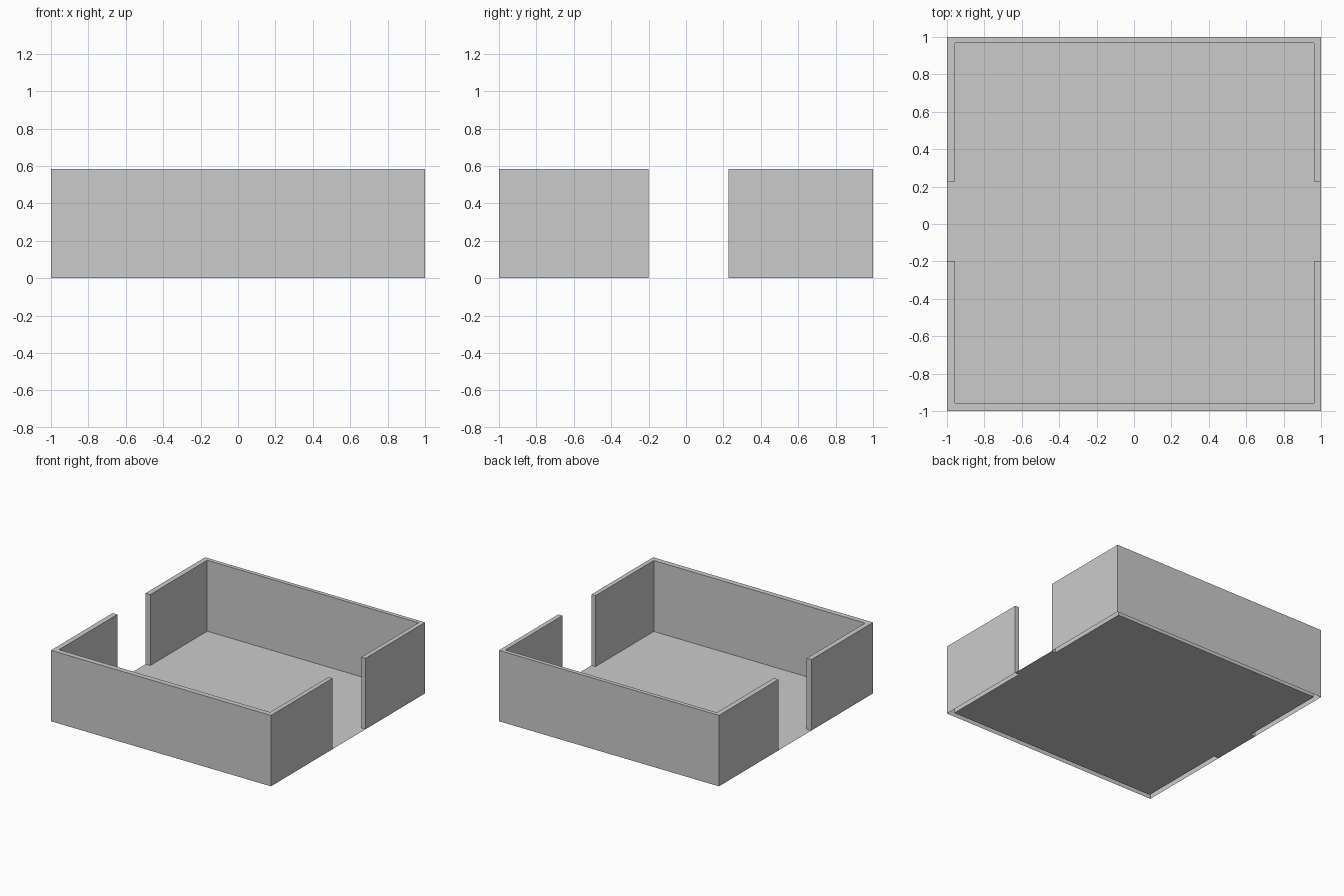
import bpy
import bmesh

if "Cube" in bpy.data.objects:
    bpy.data.objects.remove(bpy.data.objects["Cube"])

HEIGHT = 0.583
OUT = 1.0
LEFT, RIGHT = -0.957, 0.963        # inner wall faces in x
FRONT, BACK = -0.957, 0.967        # inner wall faces in y
GAP_FRONT, GAP_BACK = -0.20, 0.228  # door openings in both side walls


def add_object(name, bm):
    mesh = bpy.data.meshes.new(name)
    bm.to_mesh(mesh)
    bm.free()
    obj = bpy.data.objects.new(name, mesh)
    bpy.context.collection.objects.link(obj)
    return obj


def flat_face(bm, outline, z):
    return bm.faces.new([bm.verts.new((x, y, z)) for x, y in outline])


def wall(name, outer_y, inner_y, gap_y):
    """U-shaped wall raised from its footprint, hollow and open underneath."""
    bm = bmesh.new()
    top = flat_face(bm, [(-OUT, gap_y), (-OUT, outer_y), (OUT, outer_y), (OUT, gap_y),
                         (RIGHT, gap_y), (RIGHT, inner_y), (LEFT, inner_y), (LEFT, gap_y)], HEIGHT)
    top.normal_update()
    if top.normal.z < 0:
        top.normal_flip()
    # sides drop from the top rim to the ground
    skirt = bmesh.ops.extrude_edge_only(bm, edges=list(top.edges))["geom"]
    for v in skirt:
        if isinstance(v, bmesh.types.BMVert):
            v.co.z = 0
    bmesh.ops.recalc_face_normals(bm, faces=bm.faces)
    top.normal_update()
    if top.normal.z < 0:
        bmesh.ops.reverse_faces(bm, faces=bm.faces)
    return add_object(name, bm)


wall("front_wall", -OUT, FRONT, GAP_FRONT)
wall("back_wall", OUT, BACK, GAP_BACK)

# Thin floor sheet with a threshold running out through each opening
bm = bmesh.new()
flat_face(bm, [(LEFT, FRONT), (RIGHT, FRONT),
               (RIGHT, GAP_FRONT), (OUT, GAP_FRONT), (OUT, GAP_BACK), (RIGHT, GAP_BACK),
               (RIGHT, BACK), (LEFT, BACK),
               (LEFT, GAP_BACK), (-OUT, GAP_BACK), (-OUT, GAP_FRONT), (LEFT, GAP_FRONT)], 0)
add_object("floor", bm)
